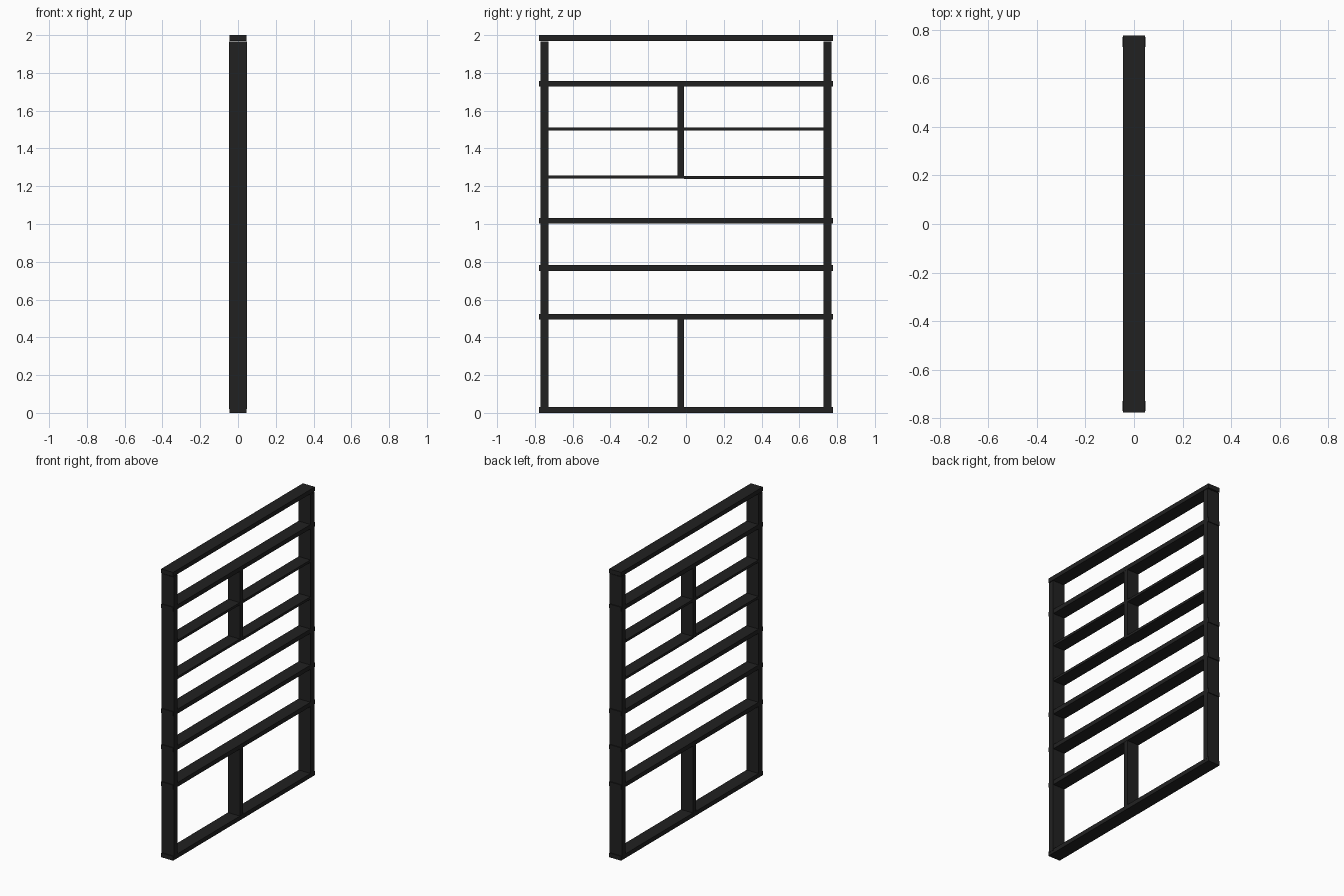
import bpy

if "Cube" in bpy.data.objects:
    bpy.data.objects.remove(bpy.data.objects["Cube"])

black = bpy.data.materials.new("black_wood")
black.diffuse_color = (0.0155, 0.0155, 0.0155, 1)
black.use_nodes = True
black.node_tree.nodes["Principled BSDF"].inputs["Base Color"].default_value = black.diffuse_color


def board(name, y0, y1, z0, z1, half_depth):
    """Box between the given y and z limits, centred on x."""
    bpy.ops.mesh.primitive_cube_add(size=1, location=(0, (y0 + y1) / 2, (z0 + z1) / 2))
    ob = bpy.context.object
    ob.name = name
    ob.scale = (half_depth * 2, y1 - y0, z1 - z0)
    bpy.ops.object.transform_apply(location=False, rotation=False, scale=True)
    ob.data.materials.append(black)
    return ob


HALF = 0.777           # half width of the long shelves
THICK = 0.03           # long shelf thickness
POST_IN, POST_OUT = 0.729, 0.771
DIV0, DIV1 = -0.045, -0.011

# Long shelves, from the base to the top board
for i, z in enumerate((0.0, 0.494, 0.752, 1.002, 1.727, 1.97)):
    board(f"long_shelf_{i}", -HALF, HALF, z, z + THICK, 0.046)

# Side posts, stopping just below the top board
board("left_post", -POST_OUT, -POST_IN, 0.02, 1.965, 0.047)
board("right_post", POST_IN, POST_OUT, 0.02, 1.965, 0.047)

# Centre dividers
board("lower_divider", DIV0, DIV1, 0.03, 0.494, 0.045)
board("upper_divider", DIV0, DIV1, 1.24, 1.727, 0.045)

# Thin half shelves on either side of the upper divider
for i, (zl, zr) in enumerate(((1.241, 1.238), (1.494, 1.494))):
    board(f"left_thin_shelf_{i}", -POST_IN, DIV0, zl, zl + 0.017, 0.045)
    board(f"right_thin_shelf_{i}", DIV1, POST_IN, zr, zr + 0.017, 0.045)
